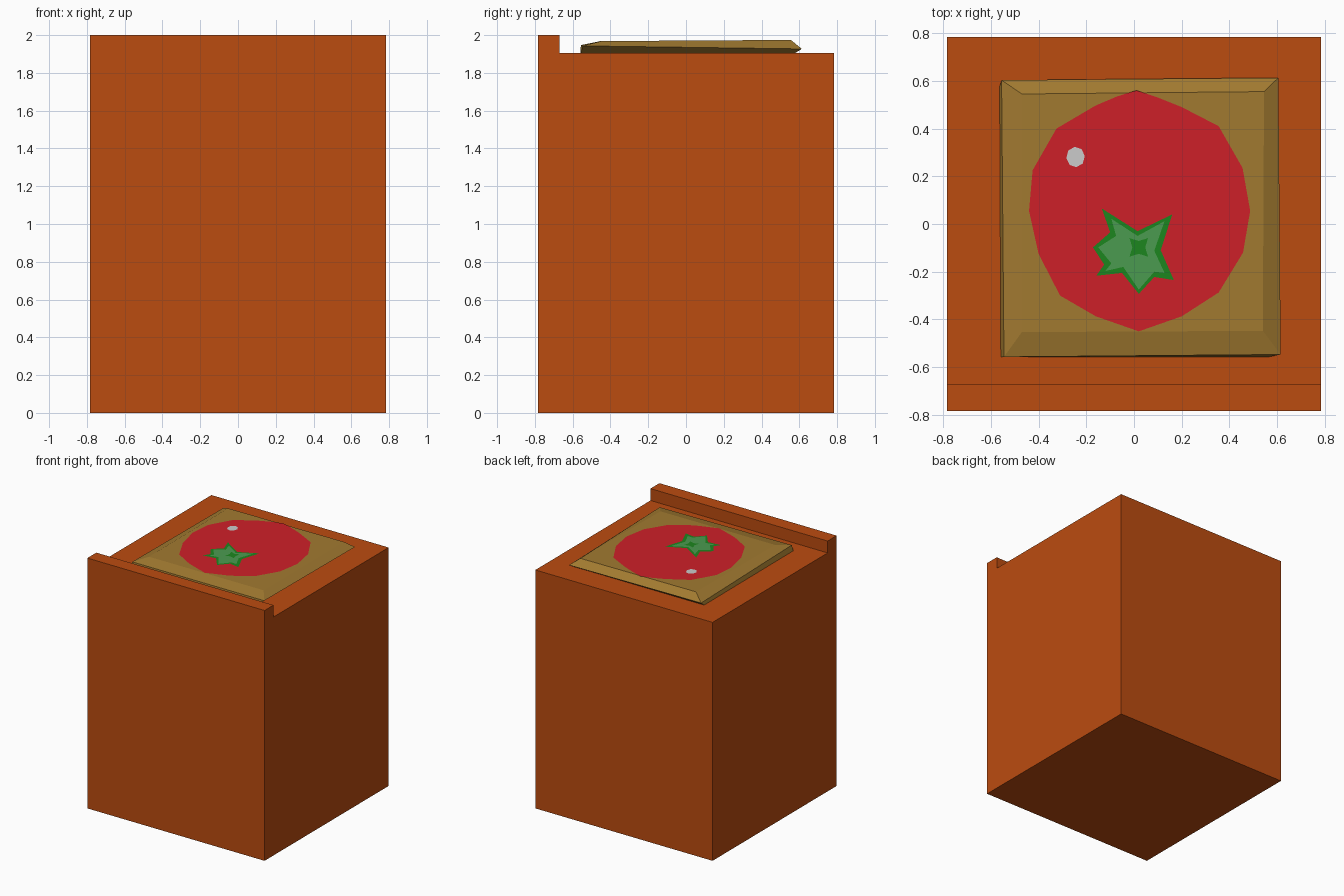
import bpy, bmesh
from math import cos, sin, pi

if "Cube" in bpy.data.objects:
    bpy.data.objects.remove(bpy.data.objects["Cube"])


def material(name, rgb):
    m = bpy.data.materials.new(name)
    m.diffuse_color = (*rgb, 1)
    m.use_nodes = True
    m.node_tree.nodes["Principled BSDF"].inputs["Base Color"].default_value = m.diffuse_color
    return m


def make(name, verts, faces, mat=None):
    me = bpy.data.meshes.new(name)
    bm = bmesh.new()
    vs = [bm.verts.new(v) for v in verts]
    for f in faces:
        bm.faces.new([vs[i] for i in f])
    bm.to_mesh(me)
    bm.free()
    ob = bpy.data.objects.new(name, me)
    bpy.context.collection.objects.link(ob)
    if mat:
        me.materials.append(mat)
    return ob


def loft(name, rings, mat):
    """Closed solid skinned through counter-clockwise rings, bottom to top."""
    n = len(rings[0])
    faces = [tuple(reversed(range(n)))]
    for r in range(len(rings) - 1):
        a, b = r * n, (r + 1) * n
        faces += [(a + i, a + (i + 1) % n, b + (i + 1) % n, b + i) for i in range(n)]
    faces.append(tuple(range((len(rings) - 1) * n, len(rings) * n)))
    return make(name, [p for ring in rings for p in ring], faces, mat)


def top_z(y):
    return 1.968 + 0.006 * (y + 0.5)


def decal(name, outline, lift, mat=None):
    """Flat patch lying on the gently tilted top of the panel, facing up."""
    area = sum(a[0] * b[1] - b[0] * a[1] for a, b in zip(outline, outline[1:] + outline[:1]))
    if area < 0:
        outline = outline[::-1]
    return make(name, [(x, y, top_z(y) + lift) for x, y in outline],
                [tuple(range(len(outline)))], mat)


def scaled(pts, c, s):
    return [(c[0] + (x - c[0]) * s, c[1] + (y - c[1]) * s) for x, y in pts]


orange = material("orange", (0.50, 0.072, 0.005))
tan = material("tan", (0.36, 0.195, 0.03))
red = material("red", (0.62, 0.014, 0.022))
dark_green = material("dark_green", (0.012, 0.24, 0.013))
light_green = material("light_green", (0.07, 0.33, 0.08))

# Crate body with a raised lip along the front edge
W = 0.783
profile = [(-W, 0), (W, 0), (W, 1.905), (-0.67, 1.905), (-W, 1.905), (-W, 2.0), (-0.67, 2.0)]
profile = [profile[i] for i in (0, 1, 2, 3, 6, 5)]
loft("crate_body", [[(x, y, z) for y, z in profile] for x in (-W, W)], orange)

# Slightly skewed panel with a sloping rim
panel_rings = [
    [(-0.56, -0.558, 1.9), (0.56, -0.558, 1.9), (0.56, 0.57, 1.9), (-0.565, 0.57, 1.9)],
    [(-0.545, -0.557, 1.947), (0.615, -0.547, 1.943), (0.605, 0.613, 1.927), (-0.555, 0.603, 1.93)],
    [(x, y, top_z(y)) for x, y in ((-0.47, -0.453), (0.54, -0.448), (0.545, 0.555), (-0.47, 0.545))],
]
loft("top_panel", panel_rings, tan)

# Tomato picture
fruit = [(0.01, 0.56), (0.10, 0.53), (0.20, 0.49), (0.355, 0.41), (0.455, 0.235), (0.487, 0.055),
         (0.457, -0.12), (0.355, -0.287), (0.20, -0.387), (0.02, -0.45), (-0.16, -0.387),
         (-0.31, -0.30), (-0.40, -0.125), (-0.44, 0.055), (-0.425, 0.225), (-0.325, 0.40),
         (-0.16, 0.497), (-0.07, 0.535)]
decal("tomato_picture", fruit, 0.002, red)

# Leaves: dark star, lighter star inside, small dark stem star
leaf = [(-0.135, 0.065), (0.015, -0.03), (0.16, 0.04), (0.112, -0.11), (0.167, -0.235),
        (0.085, -0.222), (0.02, -0.293), (-0.05, -0.205), (-0.158, -0.217), (-0.125, -0.17),
        (-0.172, -0.098), (-0.10, -0.035)]
decal("leaf_outer", leaf, 0.0035, dark_green)
inner = [(-0.095, 0.022), (0.015, -0.05), (0.128, 0.012), (0.085, -0.112), (0.128, -0.205),
         (0.085, -0.2), (0.02, -0.275), (-0.045, -0.18), (-0.12, -0.197), (-0.095, -0.165),
         (-0.15, -0.098), (-0.075, -0.05)]
decal("leaf_inner", inner, 0.005, light_green)
stem = [(0.02 + r * cos(a), -0.098 + r * sin(a)) for a, r in
        ((pi / 4 + i * pi / 4, 0.027 if i % 2 else 0.055) for i in range(8))]
decal("leaf_stem", stem, 0.0065, dark_green)

# Highlight spot
spot = [(-0.245 + 0.039 * cos(i * pi / 4 + 0.1), 0.281 + 0.043 * sin(i * pi / 4 + 0.1))
        for i in range(8)]
decal("highlight_spot", spot, 0.0035)
